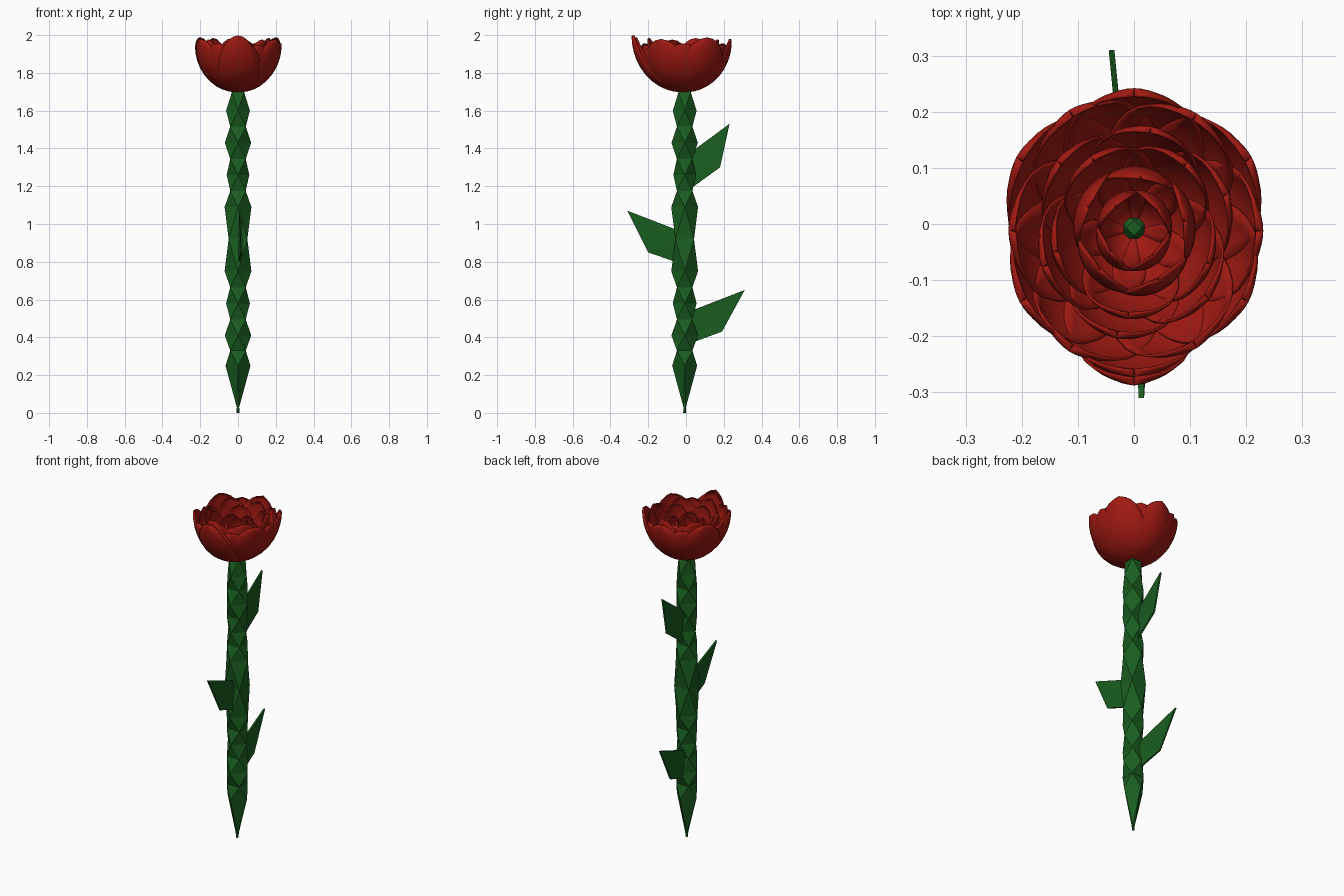
import bpy, math
from math import sin, cos, pi, radians, sqrt

if "Cube" in bpy.data.objects:
    bpy.data.objects.remove(bpy.data.objects["Cube"])


def material(name, color):
    m = bpy.data.materials.new(name)
    m.diffuse_color = (*color, 1)
    m.use_nodes = True
    m.node_tree.nodes["Principled BSDF"].inputs["Base Color"].default_value = m.diffuse_color
    return m


RED = material("petal_red", (0.35, 0.01, 0.006))
GREEN = material("stem_green", (0.01, 0.11, 0.014))


def make(name, verts, faces, mat, thickness=0, smooth=False):
    me = bpy.data.meshes.new(name)
    me.from_pydata(verts, [], faces)
    me.materials.append(mat)
    me.validate()
    ob = bpy.data.objects.new(name, me)
    bpy.context.collection.objects.link(ob)
    if smooth:
        for p in me.polygons:
            p.use_smooth = True
    if thickness:
        mod = ob.modifiers.new("thickness", 'SOLIDIFY')
        mod.thickness = thickness
        mod.offset = 0
    return ob


# Stem: square rings, each turned 45 degrees from the last
rings = [(0, .008), (.03, .009), (.25, .066), (.33, .058), (.41, .07),
         (.495, .058), (.58, .063), (.665, .058), (.75, .071), (.92, .07),
         (1.09, .071), (1.175, .058), (1.26, .06), (1.345, .058), (1.43, .07),
         (1.515, .058), (1.60, .063), (1.70, .045), (1.76, .014)]
verts, faces = [], []
for k, (z, r) in enumerate(rings):
    for i in range(4):
        a = k * pi / 4 + i * pi / 2
        verts.append((r * cos(a), -.007 + r * sin(a), z))
for k in range(len(rings) - 1):
    for i in range(4):
        j = (i + 1) % 4
        a, b, c, d = 4*k + i, 4*k + j, 4*k + 4 + i, 4*k + 4 + j
        faces += [(a, b, c), (b, d, c)]
n = len(verts)
faces += [(3, 2, 1, 0), (n - 4, n - 3, n - 2, n - 1)]
make("stem", verts, faces, GREEN)

# Leaves: thin folded blades (x, y, z), rooted inside the stem
leaves = {
    "lower_leaf": [(0, .0, .36), (-.028, .19, .43), (-.04, .31, .65), (-.01, .0, .53)],
    "middle_leaf": [(.0, -.0, .78), (.02, -.2, .85), (.013, -.31, 1.07), (.005, -.0, .95)],
    "upper_leaf": [(0, .0, 1.17), (.005, .18, 1.30), (0, .23, 1.53), (-.01, .0, 1.36)],
}
for name, pts in leaves.items():
    make(name, pts, [(0, 1, 3), (1, 2, 3)], GREEN, .01)


# Petal: rounded disc wrapped on a bowl-shaped profile
def petal(verts, faces, ang, R, z0, H, W, phi_max, nu=10, nv=14):
    base = len(verts)
    for j in range(nv + 1):
        v = .5 - .5 * cos(pi * (.02 + .98 * j / nv))
        phi = v * phi_max
        r = .008 + R * sin(phi)
        half = W * sqrt(max(0, 1 - (2 * v - 1) ** 2)) + .001
        half = min(half / r, 1.1)
        z = z0 + H * (1 - cos(phi))
        for i in range(nu + 1):
            u = 2 * i / nu - 1
            t = ang + u * half
            rr = r * (1 - .05 * u * u)
            verts.append((rr * cos(t), -.012 + 1.08 * rr * sin(t), z))
    for j in range(nv):
        for i in range(nu):
            a = base + j * (nu + 1) + i
            faces.append((a, a + 1, a + nu + 2, a + nu + 1))


# Petal layers: name, count, start angle, R, z0, H, half width, profile sweep
layers = [
    ("outer_petals", 6, 30, .232, 1.70, .275, .145, 92),
    ("second_petals", 6, 0, .220, 1.705, .24, .135, 92),
    ("third_petals", 6, 20, .170, 1.715, .245, .115, 95),
    ("fourth_petals", 5, 50, .140, 1.72, .20, .10, 100),
    ("bud_petals", 5, 10, .100, 1.73, .125, .085, 122),
    ("core_petals", 4, 40, .060, 1.74, .11, .06, 128),
]
for name, count, start, R, z0, H, W, sweep in layers:
    verts, faces = [], []
    for k in range(count):
        wob = (k % 2) * .03
        petal(verts, faces, radians(start + 360 * k / count), R * (1 - wob), z0,
              H * (1 - wob), W, radians(sweep))
    make(name, verts, faces, RED, .005, True)

# Tall front petal, leaning slightly outward
verts, faces = [], []
petal(verts, faces, -pi / 2, .245, 1.70, .295, .12, radians(90))
make("front_petal", verts, faces, RED, .005, True)
